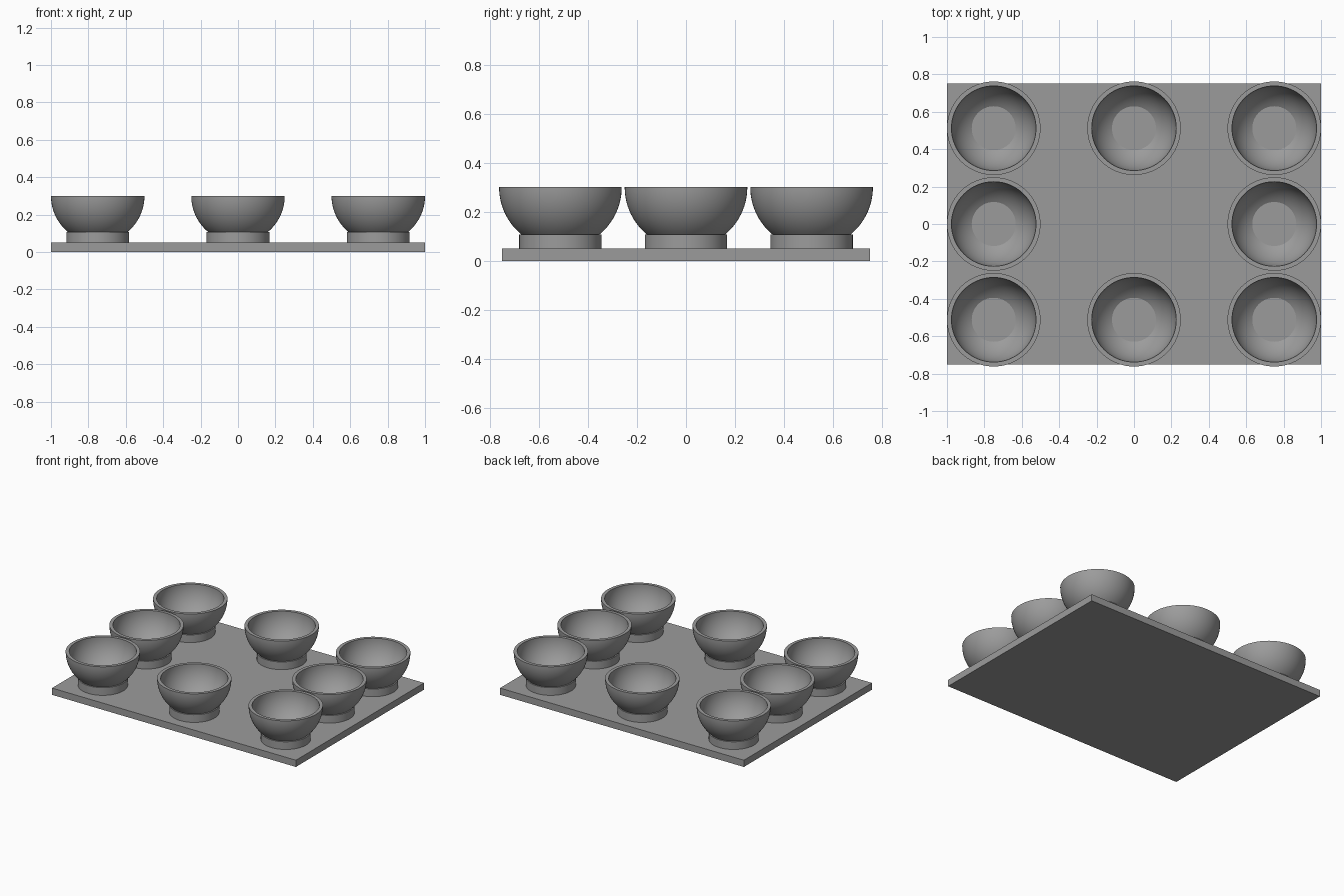
import bpy
import bmesh
from math import asin, cos, sin, pi, radians
from mathutils import Matrix

cube = bpy.data.objects.get("Cube")
if cube:
    bpy.data.objects.remove(cube, do_unlink=True)

# Single grey material
GREY = (0.33, 0.33, 0.33, 1.0)
grey = bpy.data.materials.new("plain grey")
grey.use_nodes = True
grey.diffuse_color = GREY
grey.node_tree.nodes["Principled BSDF"].inputs["Base Color"].default_value = GREY

PLATE_TOP, FOOT_TOP, RIM = 0.05, 0.107, 0.30
FOOT_R, OUTER_R, INNER_R = 0.168, 0.25, 0.226
SEGMENTS, ARC_STEPS = 64, 14


def new_object(name, bm):
    mesh = bpy.data.meshes.new(name)
    bm.to_mesh(mesh)
    bm.free()
    mesh.materials.append(grey)
    obj = bpy.data.objects.new(name, mesh)
    bpy.context.collection.objects.link(obj)
    return obj


def arc(radius):
    """Sphere profile from the foot top up to the rim."""
    low = asin((RIM - FOOT_TOP) / radius)
    angles = [low * (1 - i / ARC_STEPS) for i in range(ARC_STEPS + 1)]
    return [(radius * cos(a), RIM - radius * sin(a)) for a in angles]


def lathe(name, profile):
    bm = bmesh.new()
    verts = [bm.verts.new((r, 0, z)) for r, z in profile]
    edges = [bm.edges.new(pair) for pair in zip(verts, verts[1:])]
    bmesh.ops.spin(bm, geom=verts + edges, cent=(0, 0, 0), axis=(0, 0, 1),
                   angle=2 * pi, steps=SEGMENTS, use_merge=True)
    bmesh.ops.remove_doubles(bm, verts=bm.verts, dist=0.0001)
    bmesh.ops.recalc_face_normals(bm, faces=bm.faces)
    return new_object(name, bm)


# Flat rectangular tray
bm = bmesh.new()
bmesh.ops.create_cube(bm, size=1, matrix=Matrix.Translation((0, 0, PLATE_TOP / 2))
                      @ Matrix.Diagonal((2, 1.5, PLATE_TOP, 1)))
new_object("tray", bm)

# Footed bowl: foot ring, outer wall, rim, inner wall, flat floor
profile = [(0, PLATE_TOP), (FOOT_R, PLATE_TOP), (FOOT_R, FOOT_TOP)]
profile += arc(OUTER_R) + arc(INNER_R)[::-1] + [(0, FOOT_TOP)]
bowl = lathe("bowl", profile)
bpy.ops.object.select_all(action="DESELECT")
bowl.select_set(True)
bpy.context.view_layer.objects.active = bowl
bpy.ops.object.shade_smooth_by_angle(angle=radians(25))

# Eight bowls around the tray, centre left empty
spots = [(x, y) for x in (-1, 0, 1) for y in (-1, 0, 1) if (x, y) != (0, 0)]
for i, (x, y) in enumerate(spots):
    if i == 0:
        item = bowl
    else:
        item = bowl.copy()
        bpy.context.collection.objects.link(item)
    item.name = f"bowl_{i + 1}"
    item.location = (0.75 * x, 0.512 * y, 0)
